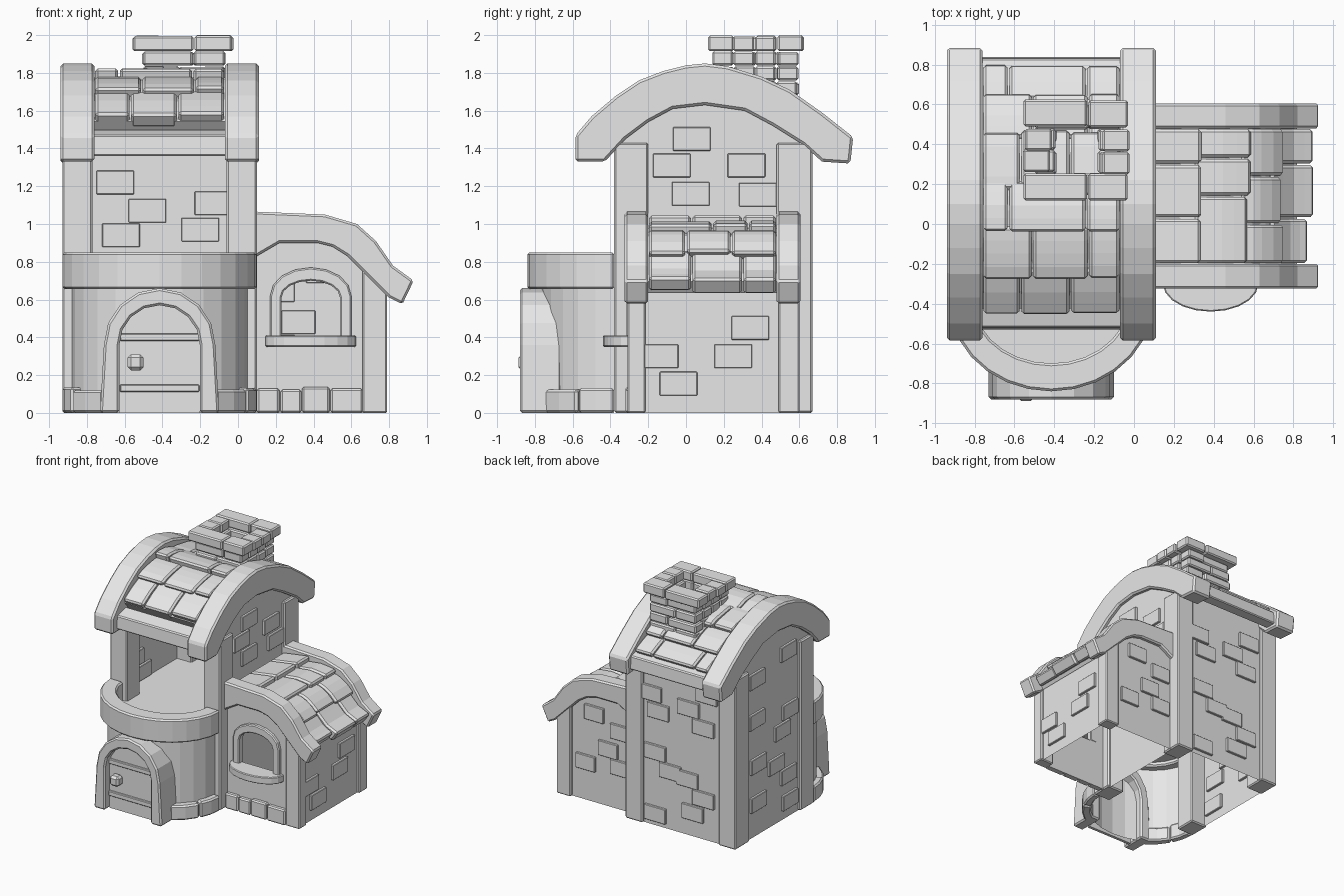
import bpy, bmesh, math, random
from mathutils import Vector

if "Cube" in bpy.data.objects:
    bpy.data.objects.remove(bpy.data.objects["Cube"])

random.seed(4)
grey = bpy.data.materials.new("stone_grey")
grey.diffuse_color = (0.8, 0.8, 0.8, 1)
grey.use_nodes = True
grey.node_tree.nodes["Principled BSDF"].inputs["Base Color"].default_value = grey.diffuse_color


def finish(name, bm, bevel=0.0):
    me = bpy.data.meshes.new(name)
    bm.to_mesh(me)
    bm.free()
    me.materials.append(grey)
    ob = bpy.data.objects.new(name, me)
    bpy.context.collection.objects.link(ob)
    if bevel:
        m = ob.modifiers.new("bevel", 'BEVEL')
        m.width, m.segments, m.limit_method = bevel, 1, 'ANGLE'
        m.angle_limit = math.radians(40)
    return ob


def place(axis, p, v):
    a, b = p
    return {'X': (v, a, b), 'Y': (a, v, b), 'Z': (a, b, v)}[axis]


def prism(name, pts, axis, lo, hi, bevel=0.0):
    """Closed outline extruded along one axis."""
    bm = bmesh.new()
    r0 = [bm.verts.new(place(axis, p, lo)) for p in pts]
    r1 = [bm.verts.new(place(axis, p, hi)) for p in pts]
    bm.faces.new(r0)
    bm.faces.new(r1[::-1])
    for i in range(len(pts)):
        j = (i + 1) % len(pts)
        bm.faces.new((r0[i], r0[j], r1[j], r1[i]))
    bmesh.ops.recalc_face_normals(bm, faces=bm.faces[:])
    return finish(name, bm, bevel)


def box(name, x0, x1, y0, y1, z0, z1, bevel=0.0):
    return prism(name, [(x0, y0), (x1, y0), (x1, y1), (x0, y1)], 'Z', z0, z1, bevel)


def sheet(name, pts, axis, v):
    bm = bmesh.new()
    f = bm.faces.new([bm.verts.new(place(axis, p, v)) for p in pts])
    out = {'X': Vector((v + 0.415, 0, 0)), 'Y': Vector((0, v, 0)), 'Z': Vector((0, 0, 1))}[axis]
    f.normal_update()
    if f.normal.dot(out) < 0:
        f.normal_flip()
    return finish(name, bm)


def arch(cx, hw, z0, spring, top, n=8):
    curve = [(cx - hw * math.cos(math.pi * i / n),
              spring + (top - spring) * math.sin(math.pi * i / n)) for i in range(n + 1)]
    return [(cx - hw, z0)] + curve + [(cx + hw, z0)]


def ellipse(rx, ry, a0, a1, n):
    """Arc around the bay centre, in degrees."""
    return [(-0.415 + rx * math.cos(math.radians(a0 + (a1 - a0) * i / n)),
             -0.38 + ry * math.sin(math.radians(a0 + (a1 - a0) * i / n))) for i in range(n + 1)]


def height(path, u):
    for (a, za), (b, zb) in zip(path, path[1:]):
        if u <= b:
            return za + (zb - za) * (u - a) / (b - a)
    return path[-1][1]


def lift(path, u, d):
    """Point on the roof curve moved by d along its normal."""
    n = Vector((height(path, u - 0.02) - height(path, u + 0.02), 0.04)).normalized()
    return (u + n.x * d, height(path, u) + n.y * d)


def slab(path, u0, u1, d0, d1, d_bottom, n=4):
    us = [u0 + (u1 - u0) * i / n for i in range(n + 1)]
    top = [lift(path, u, d0 + (d1 - d0) * i / n) for i, u in enumerate(us)]
    return top + [lift(path, u, d_bottom) for u in us[::-1]]


def tiles(name, path, axis, rows, splits):
    """Overlapping rows; each row is (upper end, lower end)."""
    for r, (hi, lo) in enumerate(rows):
        cuts = splits[r % len(splits)]
        for a, b in zip(cuts, cuts[1:]):
            j = random.uniform(-0.015, 0.012)
            prism(name, slab(path, hi, lo + j, -0.055, -0.012 + j * 0.6, -0.11),
                  axis, a + 0.004, b - 0.004, 0.014)


# ---- main roof ----
main_top = [(-0.585, 1.47), (-0.5, 1.57), (-0.37, 1.68), (-0.25, 1.76), (-0.12, 1.81),
            (0.0, 1.84), (0.1, 1.85), (0.22, 1.835), (0.4, 1.78), (0.55, 1.71),
            (0.72, 1.59), (0.885, 1.46)]
main_low = [(-0.43, 1.33), (-0.32, 1.45), (-0.2, 1.54), (-0.07, 1.61), (0.1, 1.63),
            (0.31, 1.6), (0.46, 1.52), (0.62, 1.42), (0.72, 1.33)]
beam = main_top + [(0.87, 1.32)] + main_low[::-1] + [(-0.585, 1.33)]
for x0 in (-0.94, -0.07):
    prism("main_roof_beam", beam, 'X', x0, x0 + 0.18, 0.014)
prism("main_roof_deck", slab(main_top, -0.47, 0.77, -0.07, -0.07, -0.16, 14), 'X', -0.77, -0.06)
prism("front_eave_board", [(-0.53, 1.36), (-0.43, 1.36), (-0.40, 1.5), (-0.52, 1.47)],
      'X', -0.77, -0.06, 0.008)
prism("back_eave_board", [(0.84, 1.36), (0.74, 1.36), (0.71, 1.5), (0.83, 1.47)],
      'X', -0.77, -0.06, 0.008)
tiles("main_roof_tile", main_top, 'X',
      [(-0.26, -0.46), (-0.03, -0.28), (0.23, -0.05), (0.18, 0.48), (0.46, 0.68), (0.66, 0.8)],
      [[-0.76, -0.57, -0.32, -0.07], [-0.76, -0.51, -0.23, -0.07], [-0.76, -0.63, -0.24, -0.07]])

# ---- tower shell ----
gable = [(-0.36, 0), (-0.36, 1.44)] + [(y, z + 0.03) for y, z in main_low[1:-1]] + [(0.64, 1.42), (0.64, 0)]
sheet("tower_right_wall", gable, 'X', 0.075)
sheet("tower_left_wall", gable, 'X', -0.905)
sheet("tower_back_wall", [(-0.905, 0), (0.075, 0), (0.075, 1.5), (-0.905, 1.5)], 'Y', 0.645)
sheet("tower_floor", [(-0.905, -0.38), (0.075, -0.38), (0.075, 0.645), (-0.905, 0.645)], 'Z', 0.69)
for x0 in (-0.93, -0.06):
    for y0, y1 in ((-0.38, -0.2), (0.48, 0.67)):
        box("tower_corner_post", x0, x0 + 0.16, y0, y1, 0, 1.43, 0.01)

# ---- rounded bay and balcony ----
bm = bmesh.new()
rim = ellipse(0.465, 0.385, 180, 360, 12)
low = [bm.verts.new((x, y, 0)) for x, y in rim]
top = [bm.verts.new((x, y, 0.68)) for x, y in rim]
for i in range(12):
    bm.faces.new((low[i], low[i + 1], top[i + 1], top[i]))
finish("bay_wall", bm)
sheet("balcony_floor", ellipse(0.45, 0.39, 180, 360, 14), 'Z', 0.69)
prism("balcony_rail", ellipse(0.515, 0.46, 180, 360, 14) + ellipse(0.39, 0.32, 360, 180, 14),
      'Z', 0.655, 0.85, 0.012)
for a0, a1 in ((180, 205), (206, 234), (306, 334), (335, 360)):
    prism("bay_base_stone", ellipse(0.515, 0.455, a0, a1, 2) + ellipse(0.45, 0.37, a1, a0, 2),
          'Z', 0, random.uniform(0.115, 0.14), 0.012)

# ---- door ----
outer = arch(-0.415, 0.295, 0, 0.36, 0.66)
outer[0], outer[-1] = (-0.73, 0), (-0.10, 0)
inner = arch(-0.415, 0.213, 0, 0.36, 0.57)
prism("door_frame", outer + inner[::-1], 'Y', -0.88, -0.66, 0.012)
prism("door_panel", inner, 'Y', -0.815, -0.79)
for z in (0.13, 0.40):
    box("door_band", -0.625, -0.205, -0.835, -0.81, z - 0.02, z + 0.02, 0.005)
box("door_handle", -0.585, -0.50, -0.888, -0.81, 0.225, 0.31, 0.018)

# ---- side house roof ----
side_top = [(0.06, 1.065), (0.10, 1.065), (0.46, 1.05), (0.63, 1.0), (0.73, 0.91), (0.82, 0.78), (0.93, 0.70)]
side_low = [(0.10, 0.83), (0.22, 0.9), (0.42, 0.9), (0.5, 0.88), (0.58, 0.83), (0.69, 0.72), (0.80, 0.61)]
for y0 in (-0.325, 0.48):
    prism("side_roof_beam", side_top + [(0.87, 0.575)] + side_low[::-1] + [(0.06, 0.83)],
          'Y', y0, y0 + 0.125, 0.012)
prism("side_roof_deck", slab(side_top, 0.09, 0.86, -0.07, -0.07, -0.14, 10), 'Y', -0.21, 0.49)
tiles("side_roof_tile", side_top, 'Y', [(0.09, 0.33), (0.31, 0.59), (0.56, 0.77), (0.74, 0.90)],
      [[-0.2, 0.03, 0.30, 0.48], [-0.2, 0.14, 0.33, 0.48], [-0.2, 0.0, 0.24, 0.48]])

# ---- side house walls ----
face = [(0.08, 0)] + [(x, z + 0.03) for x, z in side_low[:-1]] + [(0.77, 0.65), (0.77, 0)]
front = prism("side_front_wall", face, 'Y', -0.285, -0.265)
sheet("side_back_wall", face, 'Y', 0.57)
sheet("side_end_wall", [(-0.28, 0), (0.57, 0), (0.57, 0.68), (-0.28, 0.68)], 'X', 0.765)
for y0, y1 in ((-0.31, -0.215), (0.49, 0.6)):
    prism("side_corner_post", [(0.66, 0), (0.79, 0), (0.79, 0.64), (0.66, 0.77)], 'Y', y0, y1, 0.008)
for a, b in ((0.10, 0.22), (0.225, 0.335), (0.34, 0.485), (0.49, 0.66)):
    box("side_base_stone", a, b, -0.32, -0.27, 0, random.uniform(0.115, 0.14), 0.01)

# ---- arched window ----
hole = arch(0.385, 0.155, 0.40, 0.61, 0.70)
cutter = prism("window_cutter", hole, 'Y', -0.4, -0.2)
cutter.hide_render = True
cutter.hide_viewport = True
cut = front.modifiers.new("window", 'BOOLEAN')
cut.operation, cut.solver, cut.object = 'DIFFERENCE', 'EXACT', cutter
prism("window_frame", arch(0.385, 0.215, 0.40, 0.62, 0.77) + hole[::-1], 'Y', -0.315, -0.262, 0.008)
sill = [(0.385 + 0.24 * math.cos(math.pi * (1 + i / 10)), -0.30 + 0.14 * math.sin(math.pi * (1 + i / 10)))
        for i in range(11)]
prism("window_sill", sill + [(0.625, -0.27), (0.145, -0.27)], 'Z', 0.35, 0.41, 0.006)

# ---- raised wall bricks: (across, height) centres ----
def bricks(name, axis, v, centres, w=0.1, h=0.063):
    for a, z in centres:
        prism(name, [(a - w, z - h), (a + w, z - h), (a + w, z + h), (a - w, z + h)],
              axis, v - 0.02, v + 0.02, 0.004)


bricks("right_wall_brick", 'X', 0.075, [(0.03, 1.45), (-0.075, 1.31), (0.32, 1.31), (0.025, 1.16), (0.38, 1.155)])
bricks("left_wall_brick", 'X', -0.905, [(0.36, 1.32), (-0.06, 1.4), (0.36, 0.98), (-0.08, 0.9), (0.02, 0.76),
                                        (0.34, 0.6), (0.1, 0.5), (-0.06, 0.36), (0.34, 0.28), (-0.08, 0.14)])
bricks("back_wall_brick", 'Y', 0.645, [(-0.2, 0.97), (-0.13, 1.11), (-0.48, 1.07), (-0.62, 0.94), (-0.17, 0.62),
                                       (-0.31, 0.49), (-0.47, 0.47), (-0.62, 0.34), (-0.52, 0.2), (-0.65, 1.22),
                                       (-0.17, 0.1)])
bricks("side_end_brick", 'X', 0.765, [(0.34, 0.45), (-0.14, 0.3), (0.25, 0.3), (-0.04, 0.155)])
bricks("side_back_brick", 'Y', 0.57, [(0.45, 0.75), (0.32, 0.48), (0.53, 0.32), (0.21, 0.65), (0.21, 0.35)], 0.09)

# ---- chimney: two shaft courses and a wider cap ----
def course(name, x0, x1, y0, y1, z0, z1, t, flip):
    xm, ym = x0 + (x1 - x0) * (0.62 if flip else 0.45), (y0 + y1) / 2
    g = 0.004
    for a, b, c, d in ((x0, xm - g, y0, y0 + t), (xm, x1, y0, y0 + t), (x0, xm - g, y1 - t, y1),
                       (xm, x1, y1 - t, y1), (x0, x0 + t, y0 + t + g, ym), (x0, x0 + t, ym + g, y1 - t - g),
                       (x1 - t, x1, y0 + t + g, ym), (x1 - t, x1, ym + g, y1 - t - g)):
        k = random.uniform(-0.008, 0.008)
        box(name, a + k, b + k, c - k, d - k, z0, z1 - abs(k), 0.01)


for i, z in enumerate((1.60, 1.68, 1.76, 1.84)):
    course("chimney_brick", -0.50, -0.07, 0.14, 0.59, z, z + 0.077, 0.11, i % 2)
course("chimney_cap_brick", -0.55, -0.03, 0.115, 0.62, 1.915, 2.0, 0.135, 1)
